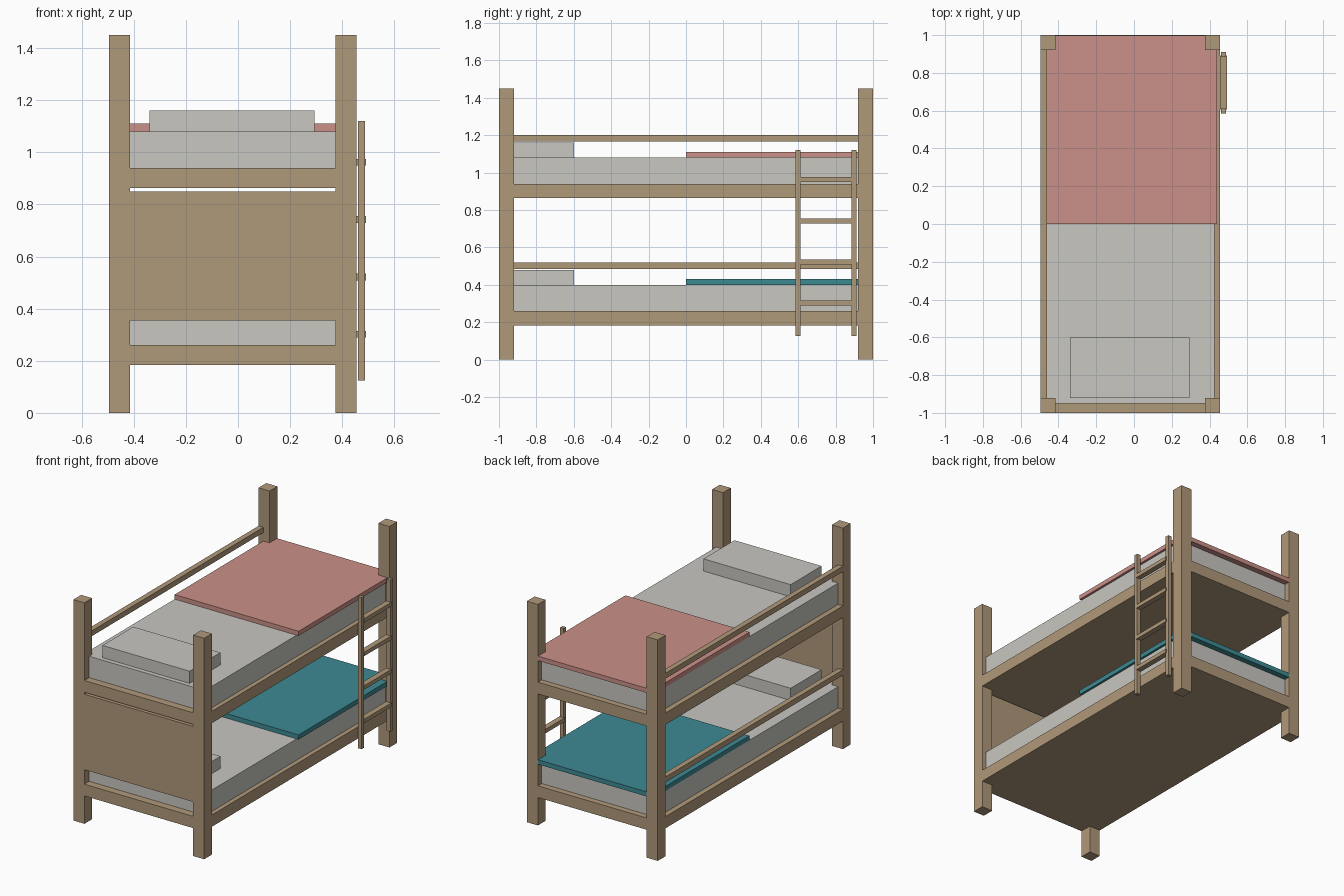
import bpy

cube = bpy.data.objects.get("Cube")
if cube:
    bpy.data.objects.remove(cube, do_unlink=True)


def material(name, r, g, b):
    m = bpy.data.materials.new(name)
    m.use_nodes = True
    m.diffuse_color = (r, g, b, 1)
    m.node_tree.nodes["Principled BSDF"].inputs["Base Color"].default_value = (r, g, b, 1)
    return m


wood = material("light wood", 0.434, 0.319, 0.195)
linen = material("pale grey linen", 0.578, 0.571, 0.533)
pink = material("dusty pink", 0.597, 0.279, 0.246)
teal = material("teal", 0.048, 0.254, 0.296)


def box(name, x, y, z, mat):
    """Box spanning the given (low, high) ranges."""
    spans = (x, y, z)
    bpy.ops.mesh.primitive_cube_add(size=1, location=[(a + b) / 2 for a, b in spans])
    ob = bpy.context.object
    ob.name = name
    ob.scale = [b - a for a, b in spans]
    bpy.ops.object.transform_apply(location=False, rotation=False, scale=True)
    ob.data.materials.append(mat)
    return ob


# Overall extents of the frame
X0, X1, POST, RAIL = -0.495, 0.455, 0.08, 0.035
inner_x = (X0 + POST, X1 - POST)
inner_y = (-1 + POST, 1 - POST)

# Corner posts
for end, y in (("front", (-1, inner_y[0])), ("back", (inner_y[1], 1))):
    box(f"{end}_right_post", (X0, inner_x[0]), y, (0, 1.45), wood)
    box(f"{end}_left_post", (inner_x[1], X1), y, (0, 1.45), wood)

# Headboard panel between the bunks
box("headboard_panel", inner_x, (-1, -0.95), (0.355, 0.85), wood)

# Two identical bunks with different blankets
for level, z, blanket in (("lower", 0.26, teal), ("upper", 0.94, pink)):
    frame = (z - 0.077, z)
    box(f"{level}_right_side_rail", (X0, X0 + RAIL), inner_y, frame, wood)
    box(f"{level}_left_side_rail", (X1 - RAIL, X1), inner_y, frame, wood)
    box(f"{level}_front_rail", inner_x, (-1, -0.95), frame, wood)
    box(f"{level}_back_rail", inner_x, (0.95, 1), frame, wood)
    box(f"{level}_base_board", (X0 + RAIL, X1 - RAIL), (-0.95, 0.95), frame, wood)
    box(f"{level}_guard_rail", (X0, X0 + RAIL), inner_y, (z + 0.225, z + 0.26), wood)
    top = z + 0.14
    box(f"{level}_mattress", (X0 + RAIL, X1 - 0.03), (-0.95, 0.96), (z, top), linen)
    box(f"{level}_pillow", (-0.34, 0.293), (-0.92, -0.6), (top, top + 0.08), linen)
    box(f"{level}_blanket", (X0 + RAIL, 0.44), (0, 0.998), (top, top + 0.03), blanket)

# Ladder on the left side
for end, y in (("front", 0.598), ("back", 0.898)):
    box(f"ladder_{end}_stile", (0.46, 0.487), (y - 0.013, y + 0.013), (0.125, 1.12), wood)
for i in range(4):
    z = 0.302 + i * 0.22
    box(f"ladder_rung_{i + 1}", (0.455, 0.492), (0.605, 0.892), (z - 0.013, z + 0.013), wood)
